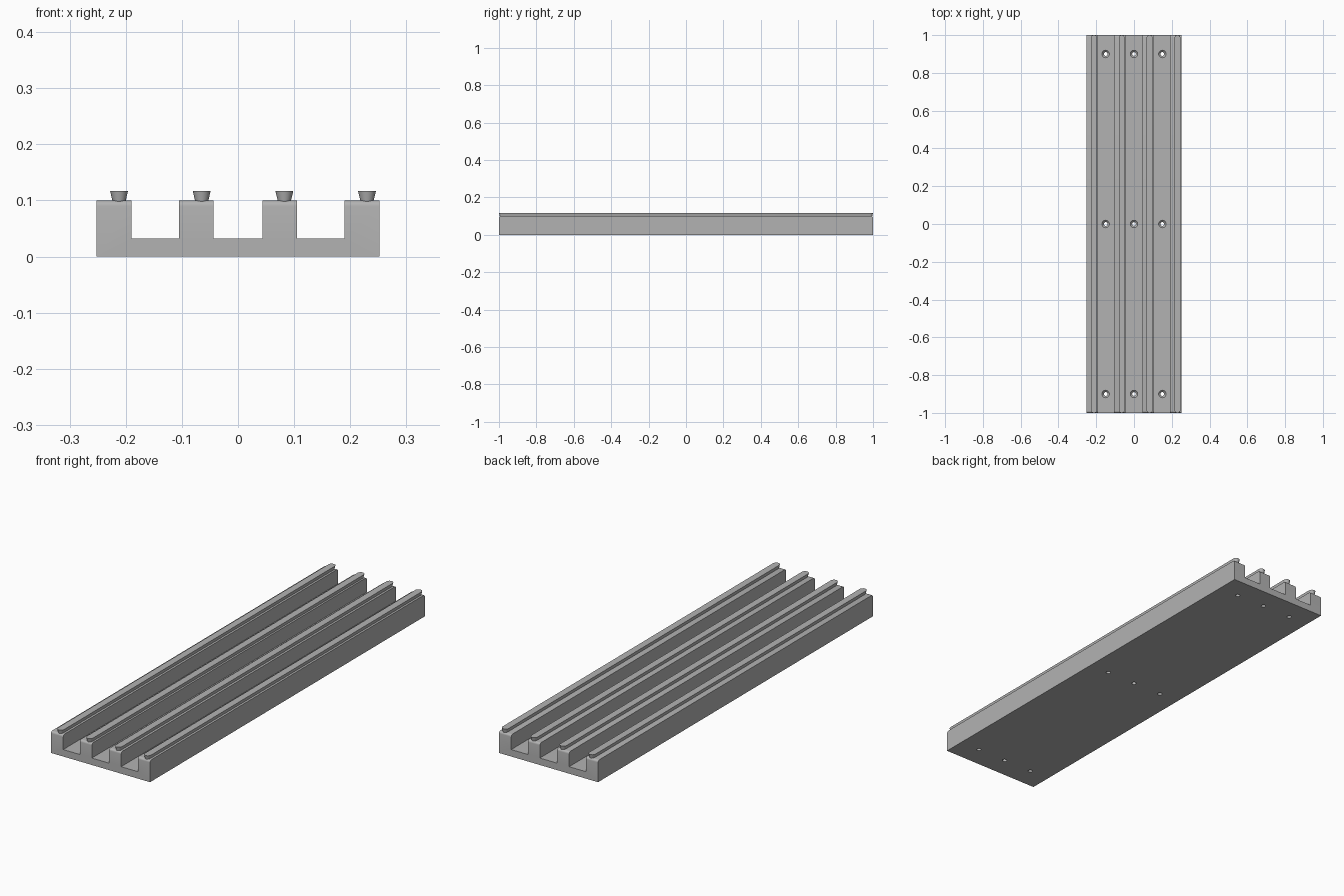
import bpy, bmesh, math

cube = bpy.data.objects.get("Cube")
if cube:
    bpy.data.objects.remove(cube, do_unlink=True)

HALF_W, HALF_L = 0.252, 1.0
FLOOR_Z, RIB_Z, RAIL_Z = 0.032, 0.10, 0.117

grey = bpy.data.materials.new("plain_grey")
grey.use_nodes = True
colour = (0.45, 0.45, 0.45, 1)
grey.diffuse_color = colour
grey.node_tree.nodes["Principled BSDF"].inputs["Base Color"].default_value = colour


def make_object(name, bm):
    bmesh.ops.recalc_face_normals(bm, faces=bm.faces)
    mesh = bpy.data.meshes.new(name)
    bm.to_mesh(mesh)
    bm.free()
    mesh.materials.append(grey)
    obj = bpy.data.objects.new(name, mesh)
    bpy.context.collection.objects.link(obj)
    return obj


def loft(bm, rings):
    """Skin closed rings of points and cap both ends."""
    loops = [[bm.verts.new(p) for p in ring] for ring in rings]
    n = len(loops[0])
    for a, b in zip(loops, loops[1:]):
        for i in range(n):
            j = (i + 1) % n
            bm.faces.new((a[i], a[j], b[j], b[i]))
    bm.faces.new(loops[0])
    bm.faces.new(loops[-1])


# Channelled base: mirrored comb profile swept along y
half = [(0.0, FLOOR_Z), (0.044, FLOOR_Z), (0.044, RIB_Z), (0.105, RIB_Z),
        (0.105, FLOOR_Z), (0.19, FLOOR_Z), (0.19, RIB_Z),
        (HALF_W, RIB_Z), (HALF_W, 0.0)]
profile = half + [(-x, z) for x, z in reversed(half[1:])]
bm = bmesh.new()
loft(bm, [[(x, y, z) for x, z in profile] for y in (-HALF_L, HALF_L)])

# Rounded top edge at both ends of each rib
ends = [e for e in bm.edges
        if all(v.co.z > RIB_Z - 0.001 for v in e.verts)
        and abs(e.verts[0].co.y - e.verts[1].co.y) < 0.001]
bmesh.ops.bevel(bm, geom=ends, offset=0.01, segments=5, profile=0.5,
                affect='EDGES')
base = make_object("channel_base", bm)

# Countersunk screw holes through the channel floors
def ring(x, y, z, r, n=24):
    return [(x + r * math.cos(2 * math.pi * i / n),
             y + r * math.sin(2 * math.pi * i / n), z) for i in range(n)]

bm = bmesh.new()
for x in (-0.15, 0, 0.15):
    for y in (-0.9, 0, 0.9):
        loft(bm, [ring(x, y, z, r) for z, r in
                  ((-0.02, 0.01), (FLOOR_Z - 0.01, 0.01),
                   (FLOOR_Z, 0.02), (FLOOR_Z + 0.02, 0.02))])
cutter = make_object("hole_cutter", bm)
cutter.hide_render = True
cutter.hide_set(True)
holes = base.modifiers.new("screw_holes", 'BOOLEAN')
holes.operation = 'DIFFERENCE'
holes.solver = 'EXACT'
holes.object = cutter


# Dovetail rails with flared round ends
def stadium(x, z, r, end, n=12):
    pts = []
    for side in (1, -1):
        for i in range(n + 1):
            a = math.pi * i / n
            pts.append((x + side * r * math.cos(a),
                        side * (end + r * math.sin(a)), z))
    return pts

rails = []
for i in range(4):
    x = -0.212 + i * 0.1473
    bm = bmesh.new()
    loft(bm, [stadium(x, z, r, HALF_L - 0.016)
              for z, r in ((0.092, 0.010), (RAIL_Z, 0.016))])
    rails.append(make_object(f"dovetail_rail_{i + 1}", bm))

# Smooth curved faces, keep hard edges
bpy.ops.object.select_all(action='DESELECT')
for obj in [base] + rails:
    obj.select_set(True)
bpy.context.view_layer.objects.active = base
bpy.ops.object.shade_smooth_by_angle(angle=math.radians(30))
